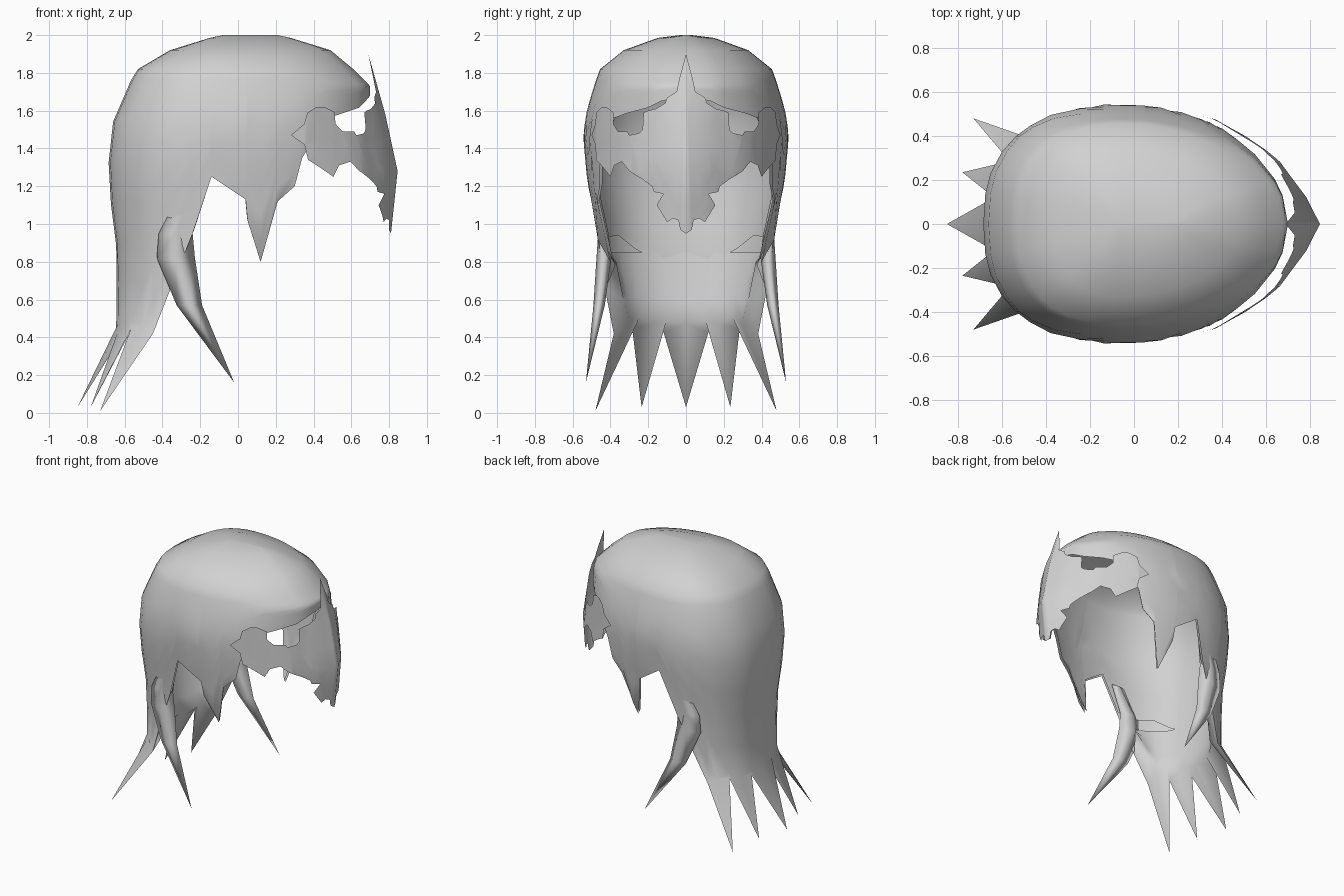
import bpy, bmesh, math
from mathutils import Vector

if "Cube" in bpy.data.objects:
    bpy.data.objects.remove(bpy.data.objects["Cube"])

grey = bpy.data.materials.new("soft_grey")
grey.diffuse_color = (0.64, 0.64, 0.64, 1)
grey.use_nodes = True
grey.node_tree.nodes["Principled BSDF"].inputs["Base Color"].default_value = grey.diffuse_color

CX = -0.05
# head cross-sections: height, back x, front x, half width
SECTIONS = [
    (2.0, -.08, .21, .03), (1.985, -.15, .28, .15), (1.92, -.36, .49, .33),
    (1.82, -.53, .61, .455), (1.73, -.585, .70, .488), (1.6, -.65, .70, .525),
    (1.47, -.675, .70, .545), (1.25, -.69, .69, .525), (1.0, -.66, .68, .485),
    (.85, -.64, .68, .475), (.45, -.645, .68, .46)]


def lerp_table(table, v):
    """Interpolate rows of a table sorted by falling first value."""
    if v >= table[0][0]:
        return table[0][1:]
    for a, b in zip(table, table[1:]):
        if v >= b[0]:
            t = (a[0] - v) / (a[0] - b[0])
            return [p + (q - p) * t for p, q in zip(a[1:], b[1:])]
    return table[-1][1:]


def head_point(u, z, inset=0):
    """u runs from 1 (front) to -1 (back) along one side."""
    xb, xf, w = lerp_table(SECTIONS, z)
    p = 2.0 if u > 0 else 2.5
    reach = (xf - CX if u > 0 else CX - xb) - inset
    y = max(w - inset, .005) * max(0, 1 - abs(u) ** p) ** (1 / p)
    return Vector((CX + u * reach, y, z))


def u_from_x(x, z):
    xb, xf, w = lerp_table(SECTIONS, z)
    u = (x - CX) / (xf - CX if x > CX else CX - xb)
    return max(-1, min(1, u))


def u_from_y(y, z):
    w = lerp_table(SECTIONS, z)[2]
    return -max(0, 1 - (y / w) ** 2.5) ** (1 / 2.5)


def finish(name, bm):
    me = bpy.data.meshes.new(name)
    bm.to_mesh(me)
    bm.free()
    me.materials.append(grey)
    ob = bpy.data.objects.new(name, me)
    bpy.context.collection.objects.link(ob)
    for f in me.polygons:
        f.use_smooth = True
    mod = ob.modifiers.new("mirror", 'MIRROR')
    mod.use_axis = (False, True, False)
    mod.merge_threshold = .002


def skin(name, columns, inward=False, cap=False):
    """Join columns of points, listed front to back and top to bottom."""
    bm = bmesh.new()
    grid = [[bm.verts.new(p) for p in c] for c in columns]
    faces = [[c[0] for c in grid]] if cap else []
    for a, b in zip(grid, grid[1:]):
        for i in range(len(a) - 1):
            faces.append([a[i], a[i + 1], b[i + 1], b[i]])
    for f in faces:
        bm.faces.new(f[::-1] if inward else f)
    finish(name, bm)


def shell_column(u, zb, hem, inset=0):
    pts = [head_point(u, s[0] - inset, inset) for s in SECTIONS[:4]]
    pts += [head_point(u, 1.76 + (zb - 1.76) * k / 6, inset) for k in range(7)]
    return pts + [Vector(hem)]


def hem_column(x, z, inset=0, y=None):
    u = u_from_x(x, z)
    hem = head_point(u, z, inset)
    if y:
        hem.y = y - inset
    return u, z + .12 * (1.76 - z), hem


def back_column(y, z, inset=0):
    u = u_from_y(y, z)
    return u, z + .04, head_point(u, z, inset)


# hairline from forehead, past the ear spike, to the side lock
HAIRLINE = [(.70, 1.68), (.675, 1.65), (.64, 1.615), (.55, 1.585), (.47, 1.56),
            (.40, 1.45), (.34, 1.35), (.30, 1.2), (.21, 1.12), (.12, .8),
            (.05, 1.02), (.04, 1.13), (-.05, 1.19), (-.14, 1.25), (-.24, .95)]


def front_columns(inset):
    return [hem_column(x, z + inset * .6, inset, .40 if z == .8 else None)
            for x, z in HAIRLINE]


# outer hair with pointed tips at the back
TAIL = [hem_column(-.36, .65), hem_column(-.45, .42),
        (u_from_y(.345, .45), .45, (-.73, .48, .01)), back_column(.285, .45),
        (u_from_y(.20, .45), .45, (-.78, .235, .03)), back_column(.12, .43),
        (-1, .45, (-.85, 0, .03))]
skin("hair", [shell_column(*c) for c in front_columns(0) + TAIL], cap=True)

# inner side of the tail, giving the tips thickness
skin("hair_tail_inside",
     [[head_point(u, .85 + (zb + .02 - .85) * k / 3, .015 + .018 * k)
       for k in range(4)] + [Vector(hem)] for u, zb, hem in TAIL], inward=True)

# inner lining of the hair
cols = front_columns(.015)
cols += [hem_column(-.37, .93, .015), back_column(.37, .94, .015),
         back_column(.28, .87, .015), back_column(.17, .81, .015),
         back_column(0, .8, .015)]
skin("hair_lining", [shell_column(*c, inset=.015) for c in cols],
     inward=True, cap=True)

# side locks: height, front x, back x, outer y, inner y
LOCK = [(1.18, -.19, -.30, .485, .46), (.95, -.24, -.42, .465, .41),
        (.82, -.228, -.43, .474, .395), (.57, -.19, -.325, .49, .43)]
bm = bmesh.new()
rings = []
for z, xf, xb, yo, yi in LOCK:
    mx, my = (xf + xb) / 2, (yo + yi) / 2
    rings.append([bm.verts.new(p) for p in
                  ((xf, my, z), (mx, yo, z), (xb, my, z), (mx, yi, z))])
tip = bm.verts.new((-.02, .53, .16))
for k in range(4):
    n = (k + 1) % 4
    for a, b in zip(rings, rings[1:]):
        bm.faces.new((a[k], b[k], b[n], a[n]))
    bm.faces.new((rings[-1][k], tip, rings[-1][n]))
finish("side_lock", bm)

# face mask: half outline in y and z
MASK = [(0, 1.9), (.035, 1.77), (.05, 1.70), (.1, 1.67), (.11, 1.64),
        (.16, 1.61), (.2, 1.6), (.225, 1.59), (.23, 1.5), (.25, 1.48),
        (.3, 1.47), (.31, 1.49), (.36, 1.49), (.385, 1.53), (.385, 1.59),
        (.42, 1.62), (.445, 1.62), (.475, 1.59), (.48, 1.53), (.5, 1.47),
        (.48, 1.42), (.475, 1.34), (.44, 1.30), (.40, 1.25), (.38, 1.31),
        (.34, 1.33), (.3, 1.28), (.27, 1.26), (.235, 1.24), (.18, 1.2),
        (.17, 1.17), (.12, 1.16), (.155, 1.1), (.1, 1.01), (.07, 1.03),
        (.04, 1.02), (.03, .97), (0, .95)]
RIDGE = [(1.9, .69), (1.58, .78), (1.28, .845), (.95, .81)]
SWEEP = [(.5, .54), (.475, .45), (.44, .39), (.4, .32), (.34, .23),
         (.28, .165), (.235, .135), (.12, .055), (0, 0)]
bm = bmesh.new()
bm.faces.new([bm.verts.new((0, y, z)) for y, z in reversed(MASK)])
bm.normal_update()
bmesh.ops.triangulate(bm, faces=bm.faces[:], ngon_method='EAR_CLIP')
bm.normal_update()
cuts = [((0, y, 0), (0, 1, 0)) for y in (.06, .12, .18, .235, .29, .34, .4, .44)]
cuts += [((0, 0, z), (0, 0, 1)) for z in (1.1, 1.28, 1.43, 1.58)]
for co, no in cuts:
    bmesh.ops.bisect_plane(bm, geom=bm.verts[:] + bm.edges[:] + bm.faces[:],
                           dist=.0001, plane_co=co, plane_no=no)
for v in bm.verts:
    y, z = v.co.y, v.co.z
    lean = (lerp_table(RIDGE, z)[0] - .82) * (1 - y / .5)
    v.co.x = .82 + lean - lerp_table(SWEEP, y)[0]
finish("face_mask", bm)
